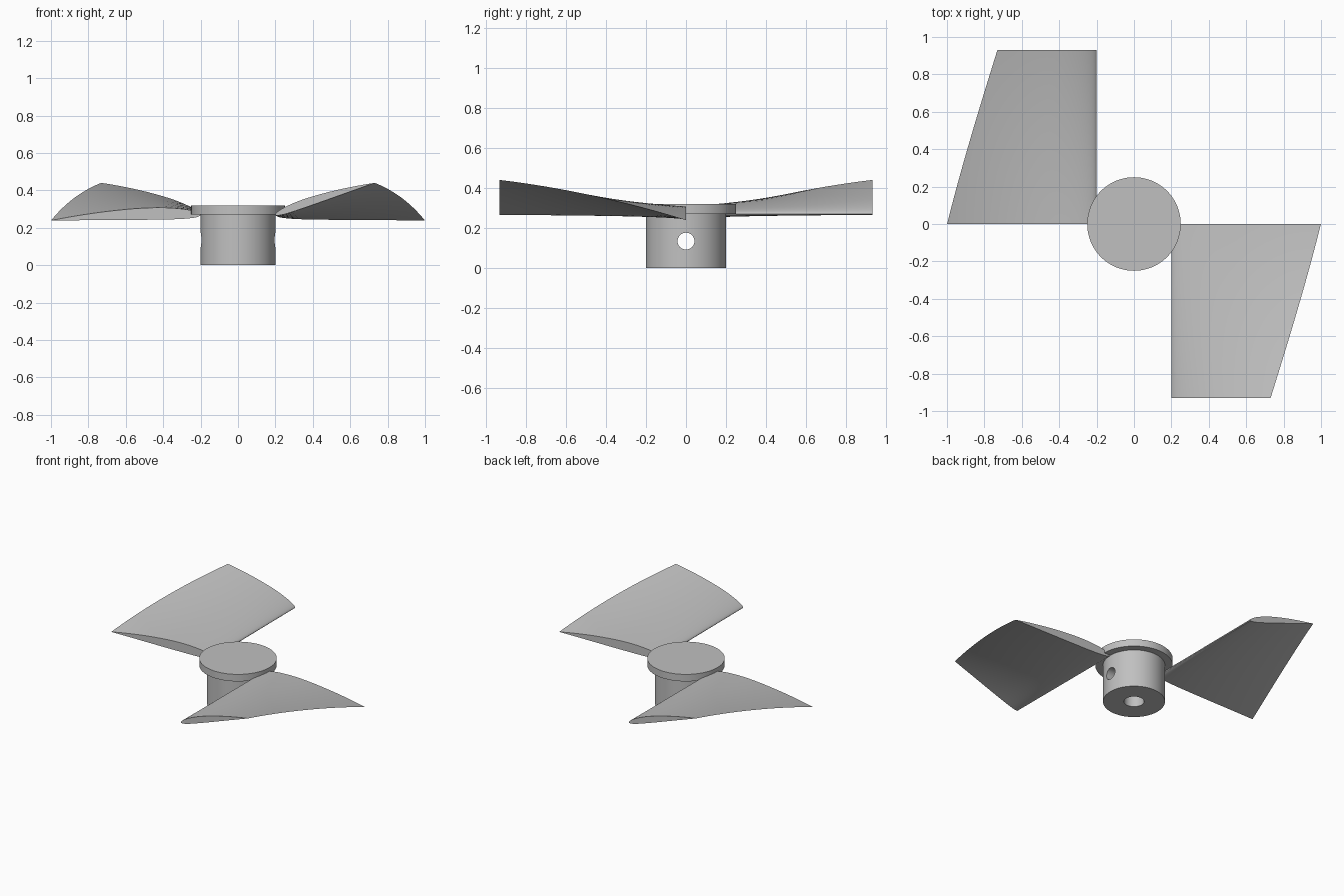
import bpy, bmesh, math

cube = bpy.data.objects.get("Cube")
if cube:
    bpy.data.objects.remove(cube, do_unlink=True)

# One plain grey for the whole model
grey = bpy.data.materials.new("plain grey")
grey.use_nodes = True
color = (0.53, 0.53, 0.53, 1)
grey.diffuse_color = color
grey.node_tree.nodes["Principled BSDF"].inputs["Base Color"].default_value = color


def cylinder(name, radius, depth, location, rotation=(0, 0, 0)):
    bpy.ops.mesh.primitive_cylinder_add(vertices=96, radius=radius, depth=depth,
                                        location=location, rotation=rotation)
    obj = bpy.context.object
    obj.name = name
    obj.data.materials.append(grey)
    return obj


def smooth(obj):
    bpy.ops.object.select_all(action="DESELECT")
    obj.select_set(True)
    bpy.context.view_layer.objects.active = obj
    bpy.ops.object.shade_smooth_by_angle(angle=math.radians(30))


def cut(obj, cutter):
    mod = obj.modifiers.new("hole", "BOOLEAN")
    mod.operation, mod.solver, mod.object = "DIFFERENCE", "EXACT", cutter
    bpy.context.view_layer.objects.active = obj
    bpy.ops.object.modifier_apply(modifier=mod.name)
    bpy.data.objects.remove(cutter, do_unlink=True)


# Hub with a shaft bore from below and a pin hole straight across
hub = cylinder("hub", 0.2, 0.28, (0, 0, 0.14))
cut(hub, cylinder("bore_cutter", 0.065, 0.5, (0, 0, 0.02)))
cut(hub, cylinder("pin_cutter", 0.042, 0.6, (0, 0, 0.135), (0, math.pi / 2, 0)))
smooth(hub)

cap = cylinder("hub_cap", 0.25, 0.05, (0, 0, 0.295))
smooth(cap)


# Blade: a thin cambered aerofoil, lofted along y while it twists and tapers
def aerofoil(steps=28, thickness=0.08, camber=0.02, peak=0.4):
    def point(u, side):
        half = 5 * thickness * (0.2969 * math.sqrt(u) - 0.126 * u - 0.3516 * u**2
                                + 0.2843 * u**3 - 0.1036 * u**4)
        run = peak if u < peak else 1 - peak
        mean = camber * (1 - ((u - peak) / run) ** 2)
        return u, mean + side * half

    us = [(1 - math.cos(math.pi * i / steps)) / 2 for i in range(steps + 1)]
    return [point(u, 1) for u in reversed(us)] + [point(u, -1) for u in us[1:-1]]


def blade(name, turn, slices=40):
    bm = bmesh.new()
    section = aerofoil()
    rings = []
    for i in range(slices + 1):
        t = i / slices
        chord = 0.8 + t * (0.557 - 0.8)
        angle = math.radians(-2.2 + 20 * t)
        c, s = math.cos(angle) * chord, math.sin(angle) * chord
        rings.append([bm.verts.new((0.2 + u * c - v * s, -0.93 * t, 0.27 + u * s + v * c))
                      for u, v in section])
    n = len(section)
    for a, b in zip(rings, rings[1:]):
        for j in range(n):
            k = (j + 1) % n
            bm.faces.new((a[j], a[k], b[k], b[j]))
    bm.faces.new(rings[0])
    bm.faces.new(rings[-1])
    bmesh.ops.recalc_face_normals(bm, faces=bm.faces)
    mesh = bpy.data.meshes.new(name)
    bm.to_mesh(mesh)
    bm.free()
    mesh.materials.append(grey)
    obj = bpy.data.objects.new(name, mesh)
    obj.rotation_euler.z = turn
    bpy.context.collection.objects.link(obj)
    smooth(obj)


blade("left_blade", 0)
blade("right_blade", math.pi)
